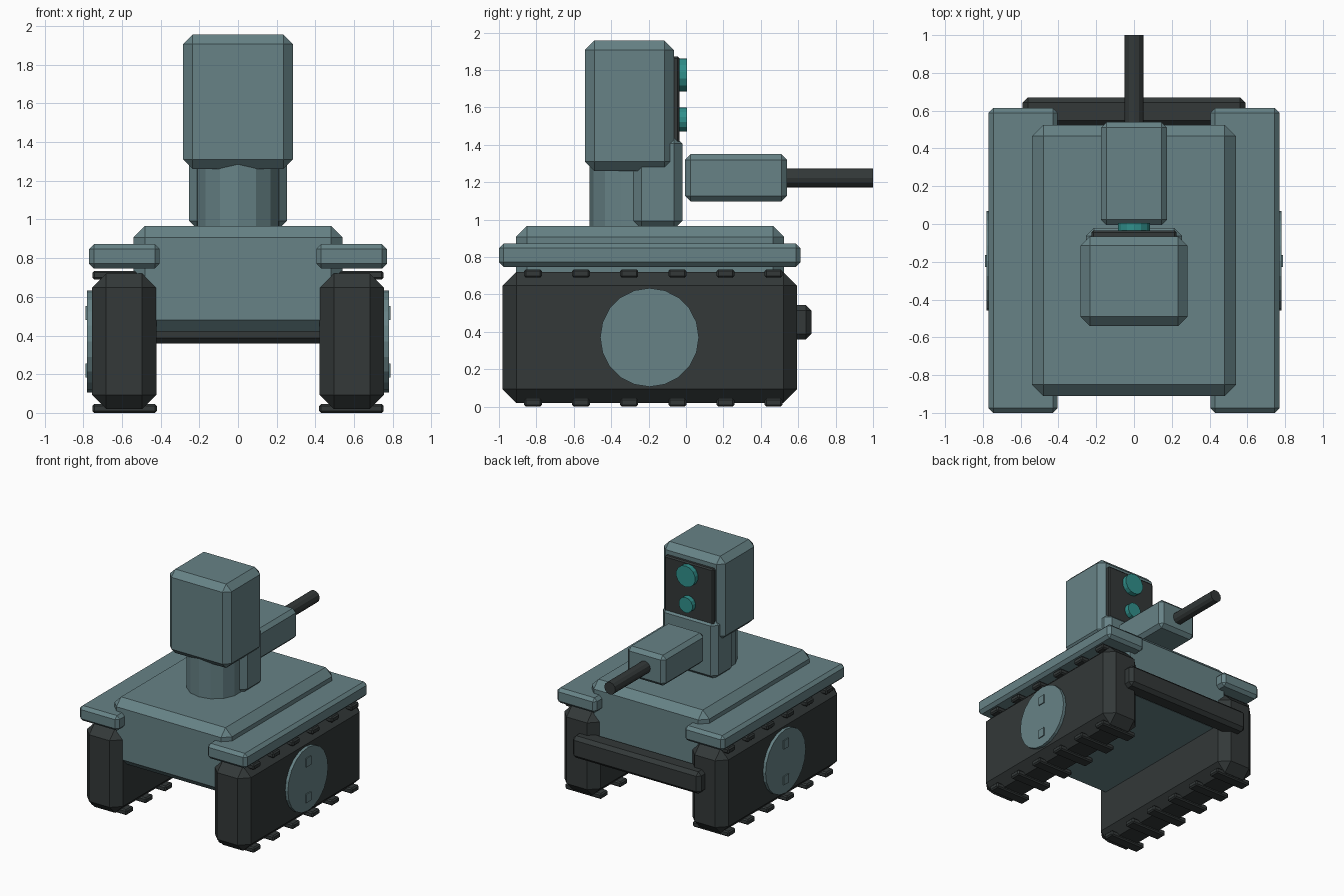
import bpy, bmesh, math
from mathutils import Matrix, Vector

if "Cube" in bpy.data.objects:
    bpy.data.objects.remove(bpy.data.objects["Cube"])


def material(name, color):
    m = bpy.data.materials.new(name)
    m.diffuse_color = (*color, 1)
    m.use_nodes = True
    m.node_tree.nodes["Principled BSDF"].inputs["Base Color"].default_value = m.diffuse_color
    return m


GREY = material("blue grey paint", (0.135, 0.225, 0.24))
DARK = material("dark rubber", (0.033, 0.040, 0.040))
TEAL = material("teal lens", (0.03, 0.28, 0.26))


def finish(name, bm, mat):
    bmesh.ops.recalc_face_normals(bm, faces=bm.faces)
    me = bpy.data.meshes.new(name)
    bm.to_mesh(me)
    bm.free()
    me.materials.append(mat)
    ob = bpy.data.objects.new(name, me)
    bpy.context.collection.objects.link(ob)
    return ob


def box(name, lo, hi, bevel, mat):
    """Box between two corners with a single-step chamfer."""
    lo, hi = Vector(lo), Vector(hi)
    bm = bmesh.new()
    bmesh.ops.create_cube(bm, size=1)
    bmesh.ops.scale(bm, vec=hi - lo, verts=bm.verts)
    bmesh.ops.translate(bm, vec=(lo + hi) / 2, verts=bm.verts)
    if bevel:
        bmesh.ops.bevel(bm, geom=list(bm.edges), offset=bevel, segments=1,
                        affect='EDGES', profile=0.5)
    return finish(name, bm, mat)


def cylinder(name, centre, radius, depth, axis, sides, mat):
    rot = {'X': Matrix.Rotation(math.pi / 2, 4, 'Y'),
           'Y': Matrix.Rotation(math.pi / 2, 4, 'X'),
           'Z': Matrix.Identity(4)}[axis]
    bm = bmesh.new()
    bmesh.ops.create_cone(bm, cap_ends=True, segments=sides, radius1=radius,
                          radius2=radius, depth=depth,
                          matrix=Matrix.Translation(centre) @ rot)
    return finish(name, bm, mat)


def side_box(name, s, x0, x1, y0, y1, z0, z1, bevel, mat):
    """Box on the left (s=-1) or right (s=1) side."""
    a, b = sorted((s * x0, s * x1))
    return box(name, (a, y0, z0), (b, y1, z1), bevel, mat)


# Hull and bumper
box("hull", (-0.54, -0.91, 0.42), (0.54, 0.525, 0.967), 0.06, GREY)
box("bumper", (-0.59, 0.52, 0.36), (0.59, 0.67, 0.543), 0.028, DARK)

# Tracks, treads, fenders and wheel hubs on both sides
for s, side in ((-1, "left"), (1, "right")):
    side_box(side + "_track", s, 0.422, 0.755, -0.98, 0.593, 0.02, 0.72, 0.073, DARK)
    side_box(side + "_fender", s, 0.405, 0.77, -1.0, 0.613, 0.747, 0.872, 0.025, GREY)
    for i in range(6):
        y = -0.818 + 0.2572 * i
        for z, level in ((0.0225, "lower"), (0.712, "upper")):
            side_box(f"{side}_{level}_tread_{i + 1}", s, 0.42, 0.753, y - 0.048, y + 0.048,
                     z - 0.0225, z + 0.0225, 0.01, DARK)
    cylinder(side + "_hub", (s * 0.755, -0.195, 0.37), 0.264, 0.05, 'X', 20, GREY)
    for z, level in ((0.22, "lower"), (0.517, "upper")):
        side_box(f"{side}_{level}_hub_bolt", s, 0.76, 0.788, -0.227, -0.163,
                 z - 0.036, z + 0.036, 0, GREY)

# Neck, gun mount and head
cylinder("neck", (0, -0.3, 1.13), 0.215, 0.36, 'Z', 14, GREY)
box("gun_mount", (-0.254, -0.28, 0.95), (0.254, -0.02, 1.45), 0.043, GREY)
box("head", (-0.284, -0.54, 1.26), (0.284, -0.065, 1.957), 0.05, GREY)

# Face plate and lenses
box("face_plate", (-0.225, -0.08, 1.40), (0.225, -0.035, 1.872), 0.01, DARK)
cylinder("large_lens", (0, -0.0165, 1.773), 0.088, 0.045, 'Y', 14, TEAL)
cylinder("small_lens", (0, -0.0165, 1.535), 0.064, 0.045, 'Y', 14, TEAL)

# Gun
box("gun_body", (-0.175, -0.006, 1.097), (0.175, 0.54, 1.35), 0.03, GREY)
cylinder("gun_barrel", (0, 0.76, 1.223), 0.051, 0.48, 'Y', 12, DARK)
